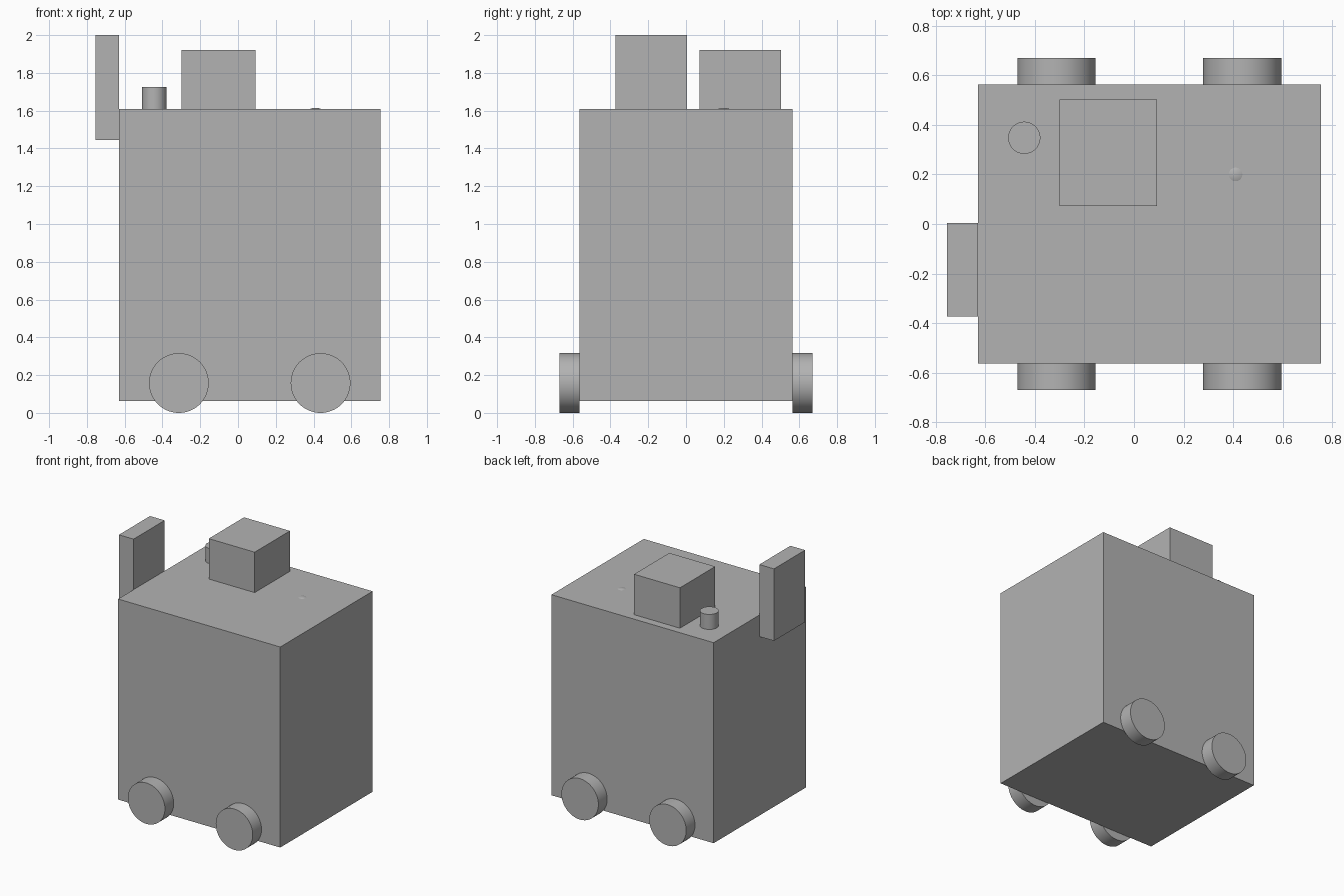
import bpy
import math

default = bpy.data.objects.get("Cube")
if default:
    bpy.data.objects.remove(default, do_unlink=True)

# Single grey paint
grey = bpy.data.materials.new("plain grey")
grey.use_nodes = True
colour = (0.45, 0.45, 0.45, 1)
grey.diffuse_color = colour
grey.node_tree.nodes["Principled BSDF"].inputs["Base Color"].default_value = colour


def finish(name):
    obj = bpy.context.object
    obj.name = name
    obj.data.materials.append(grey)
    return obj


def box(name, low, high):
    centre = [(a + b) / 2 for a, b in zip(low, high)]
    bpy.ops.mesh.primitive_cube_add(size=1, location=centre)
    obj = finish(name)
    obj.scale = [b - a for a, b in zip(low, high)]
    bpy.ops.object.transform_apply(location=False, rotation=False, scale=True)
    return obj


def cylinder(name, centre, radius, depth, tilt=0):
    bpy.ops.mesh.primitive_cylinder_add(vertices=64, radius=radius, depth=depth,
                                        location=centre, rotation=(tilt, 0, 0))
    bpy.ops.object.shade_smooth_by_angle(angle=math.radians(30))
    return finish(name)


# Main body and the blocks on it
TOP = 1.61
HALF_DEPTH = 0.563
box("body", (-0.63, -HALF_DEPTH, 0.062), (0.755, HALF_DEPTH, TOP))
box("top_block", (-0.3, 0.072, TOP), (0.092, 0.502, 1.922))
box("side_plate", (-0.755, -0.374, 1.444), (-0.63, 0.005, 2.0))

# Round stub and the tiny dome just breaking the top surface
cylinder("top_stub", (-0.443, 0.348, (TOP + 1.726) / 2), 0.065, 1.726 - TOP)
bpy.ops.mesh.primitive_uv_sphere_add(segments=48, ring_count=24, radius=0.08,
                                     location=(0.41, 0.2, TOP - 0.075))
bpy.ops.object.shade_smooth()
finish("top_dome")

# Four wheels on the front and back faces
RADIUS = 0.158
WIDTH = 0.107
for side, y_sign in (("front", -1), ("back", 1)):
    for hand, x in (("right", -0.313), ("left", 0.437)):
        cylinder(f"{side}_{hand}_wheel", (x, y_sign * (HALF_DEPTH + WIDTH / 2), RADIUS),
                 RADIUS, WIDTH, math.pi / 2)
